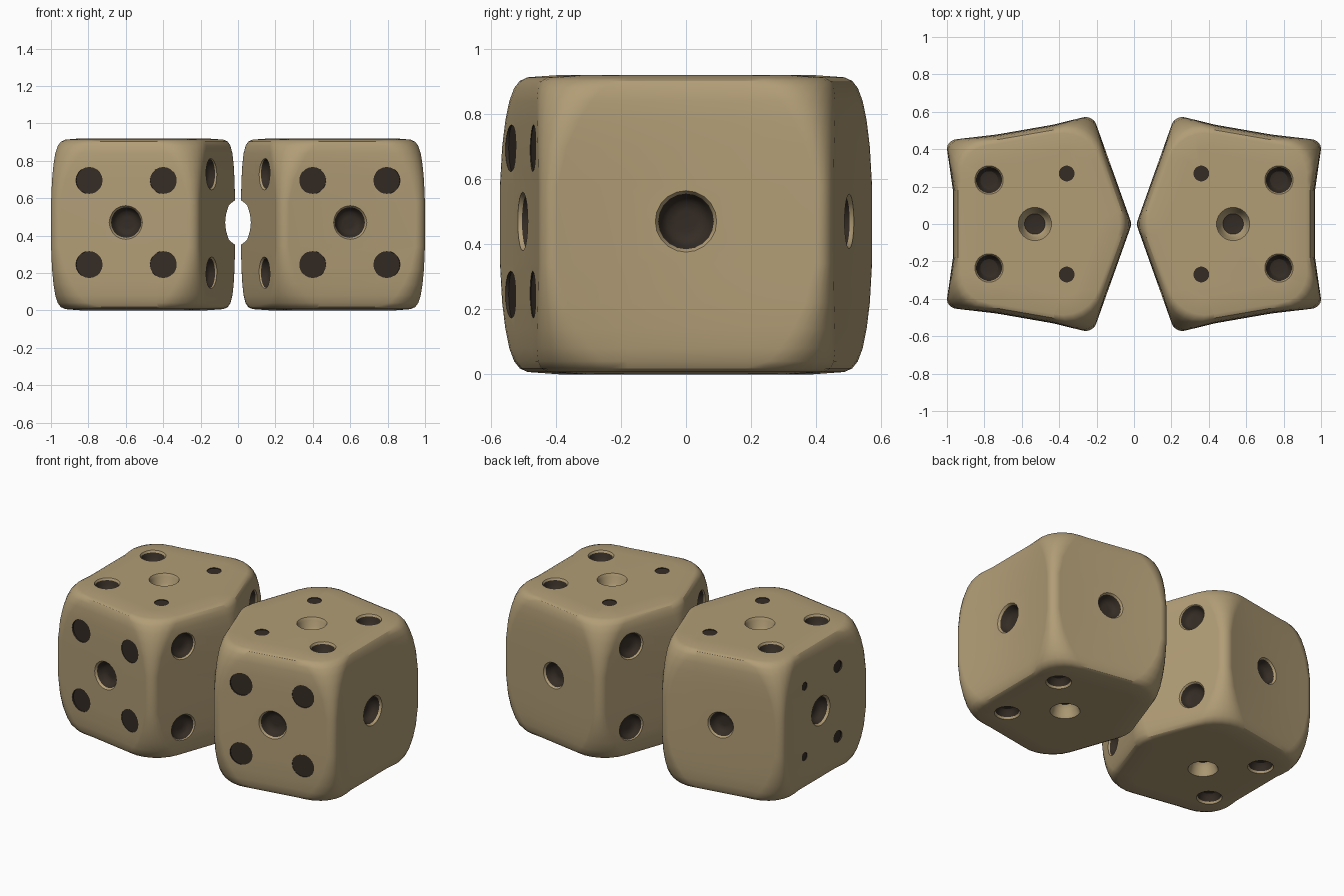
import bpy, bmesh, math
from mathutils import Vector

if "Cube" in bpy.data.objects:
    bpy.data.objects.remove(bpy.data.objects["Cube"])

H = 0.92
MID = 0.47


def material(name, rgb):
    m = bpy.data.materials.new(name)
    m.diffuse_color = (*rgb, 1)
    m.use_nodes = True
    m.node_tree.nodes["Principled BSDF"].inputs["Base Color"].default_value = m.diffuse_color
    return m


MATS = [material("tan_body", (0.44, 0.337, 0.182)), material("dark_pip", (0.035, 0.025, 0.018))]

# Five-sided plan; front, back and outer sides have extra points so they can be dished
B, C = Vector((0.22, 0.583)), Vector((1.003, 0.447))
FRONT_IN = Vector((-0.171, -0.985)) * 0.015
HALF = [B, B.lerp(C, 0.28) + FRONT_IN, B.lerp(C, 0.66) + FRONT_IN, C, Vector((1.003, 0.18))]
PLAN = [Vector((0.012, 0))] + [Vector((p.x, -p.y)) for p in HALF] + [Vector((1.003, 0))] + HALF[::-1]


def outline(inset, radius):
    """Plan moved inward by inset, with its corners rounded."""
    n = len(PLAN)
    pts = []
    for i, p in enumerate(PLAN):
        a = (p - PLAN[i - 1]).normalized()
        b = (PLAN[(i + 1) % n] - p).normalized()
        n1, n2 = Vector((a.y, -a.x)), Vector((b.y, -b.x))
        miter = (n1 + n2) / (1 + n1.dot(n2))
        q = p - miter * inset
        if a.dot(b) > 0.97:
            pts.append(q)
            continue
        centre = q - miter * radius
        turn = a.angle(b)
        for k in range(7):
            t = k / 6
            d = (n1 * math.sin((1 - t) * turn) + n2 * math.sin(t * turn)) / math.sin(turn)
            pts.append(centre + d * radius)
    for q in pts:  # hollow of the outer side
        q.x -= 0.035 * min(1, max(0, (0.42 - abs(q.y)) / 0.22)) * min(1, max(0, (q.x - 0.8) / 0.1))
    return pts


def make_object(name, bm):
    bmesh.ops.recalc_face_normals(bm, faces=bm.faces)
    me = bpy.data.meshes.new(name)
    bm.to_mesh(me)
    bm.free()
    for m in MATS:
        me.materials.append(m)
    ob = bpy.data.objects.new(name, me)
    bpy.context.collection.objects.link(ob)
    return ob


def skin(bm, rings):
    """Join equal-sized rings of vertices and cap both ends; returns faces per band."""
    bands = []
    n = len(rings[0])
    for lo, hi in zip(rings, rings[1:]):
        bands.append([bm.faces.new((lo[i], lo[(i + 1) % n], hi[(i + 1) % n], hi[i])) for i in range(n)])
    bm.faces.new(rings[0][::-1])
    bands.append([bm.faces.new(rings[-1])])
    return bands


def die_body(name, s):
    # Height, inset and corner radius of each ring above the middle
    upper = [(0.58, 0, 0.06), (0.7, 0.001, 0.09), (0.78, 0.003, 0.13), (0.84, 0.007, 0.17),
             (0.88, 0.015, 0.2), (0.902, 0.028, 0.21), (0.913, 0.05, 0.2), (H, 0.15, 0.08)]
    levels = [(H - z, d, r) for z, d, r in reversed(upper)] + upper
    bm = bmesh.new()
    skin(bm, [[bm.verts.new((s * p.x, p.y, z)) for p in outline(d, r)] for z, d, r in levels])
    return make_object(name, bm)


def pit(bm, s, pos, normal, profile, dark_from, stretch=1):
    """Turned cutter: profile is (radius, depth); bands deeper than dark_from are dark."""
    normal = Vector((s * normal[0], normal[1], normal[2])).normalized()
    side = normal.orthogonal().normalized() if abs(normal.z) > 0.9 else normal.cross(Vector((0, 0, 1)))
    up = normal.cross(side)
    base = Vector((s * pos[0], pos[1], pos[2]))
    rings = []
    for r, depth in profile:
        rings.append([bm.verts.new(base - normal * depth
                                   + side * (r * stretch * math.cos(a)) + up * (r * math.sin(a)))
                      for a in [k * math.tau / 20 for k in range(20)]])
    depths = [p[1] for p in profile] + [profile[-1][1] + 1e-3]
    for band, depth in zip(skin(bm, rings), depths):
        for f in band:
            f.material_index = 1 if depth >= dark_from else 0


def dent(r, depth):
    return [(r * 1.12, -0.02), (r * 1.05, 0.0), (r * 0.95, depth * 0.2),
            (r * 0.84, depth * 0.65), (r * 0.65, depth * 0.9), (r * 0.35, depth)]


def dot(r):
    return [(r, -0.015), (r, 0.004)]


def die_pips(name, s, corner_dots):
    bm = bmesh.new()
    front_n = (0.171, -0.985, 0)

    def front_y(x):
        return -0.583 + 0.1737 * (x - 0.22) + 0.015

    # Front: four flat dots around one pit; back: one pit
    for x in (0.4, 0.795):
        for z in (0.245, 0.695):
            pit(bm, s, (x, front_y(x), z), front_n, dot(0.072), -1)
    pit(bm, s, (0.6, front_y(0.6), MID), front_n, dent(0.086, 0.06), 0.01)
    pit(bm, s, (0.6, -front_y(0.6), MID), (0.171, 0.985, 0), dent(0.08, 0.06), 0.01)
    # Outer side: one pit, with corner dots on one die
    pit(bm, s, (0.968, 0, MID), (1, 0, 0), dent(0.09, 0.065), 0.01)
    if corner_dots:
        for y, r in ((0.165, 0.026), (-0.175, 0.038)):
            for dz in (-0.235, 0.22):
                pit(bm, s, (0.966, y, MID + dz), (1, 0, 0), dot(r), -1)
    # Inner sides: two pits each, and a notch through the shared edge
    for sy in (-1, 1):
        for z in (0.2, 0.73):
            pit(bm, s, (0.14, sy * 0.36, z), (-0.942, sy * 0.335, 0), dent(0.083, 0.05), 0.01)
    pit(bm, s, (0.0, 0, MID), (-1, 0, 0), [(0.13, -0.02), (0.12, 0.015), (0.1, 0.05), (0.05, 0.075)],
        9, 2.5)
    # Top and bottom: central pit with a dark floor and two outer pits; top adds two dots
    for z, nz in ((H, 1), (0, -1)):
        pit(bm, s, (0.53, 0, z), (0, 0, nz), dent(0.085, 0.085), 0.07)
        for y in (-0.235, 0.235):
            pit(bm, s, (0.775, y, z), (0, 0, nz), dent(0.073, 0.06), 0.012)
    for y in (-0.27, 0.27):
        pit(bm, s, (0.36, y, H), (0, 0, 1), dot(0.042), -1)
    return make_object(name, bm)


for label, s in (("right", 1), ("left", -1)):
    die = die_body(label + "_die", s)
    cutter = die_pips(label + "_pip_cutter", s, s < 0)
    cutter.hide_render = True
    mod = die.modifiers.new("pips", 'BOOLEAN')
    mod.operation = 'DIFFERENCE'
    mod.solver = 'EXACT'
    mod.object = cutter
    bpy.ops.object.select_all(action='DESELECT')
    die.select_set(True)
    bpy.context.view_layer.objects.active = die
    bpy.ops.object.modifier_apply(modifier="pips")
    bpy.data.objects.remove(cutter)
    bpy.ops.object.shade_smooth_by_angle(angle=math.radians(32))
    die.modifiers.new("even_shading", 'WEIGHTED_NORMAL').keep_sharp = True
